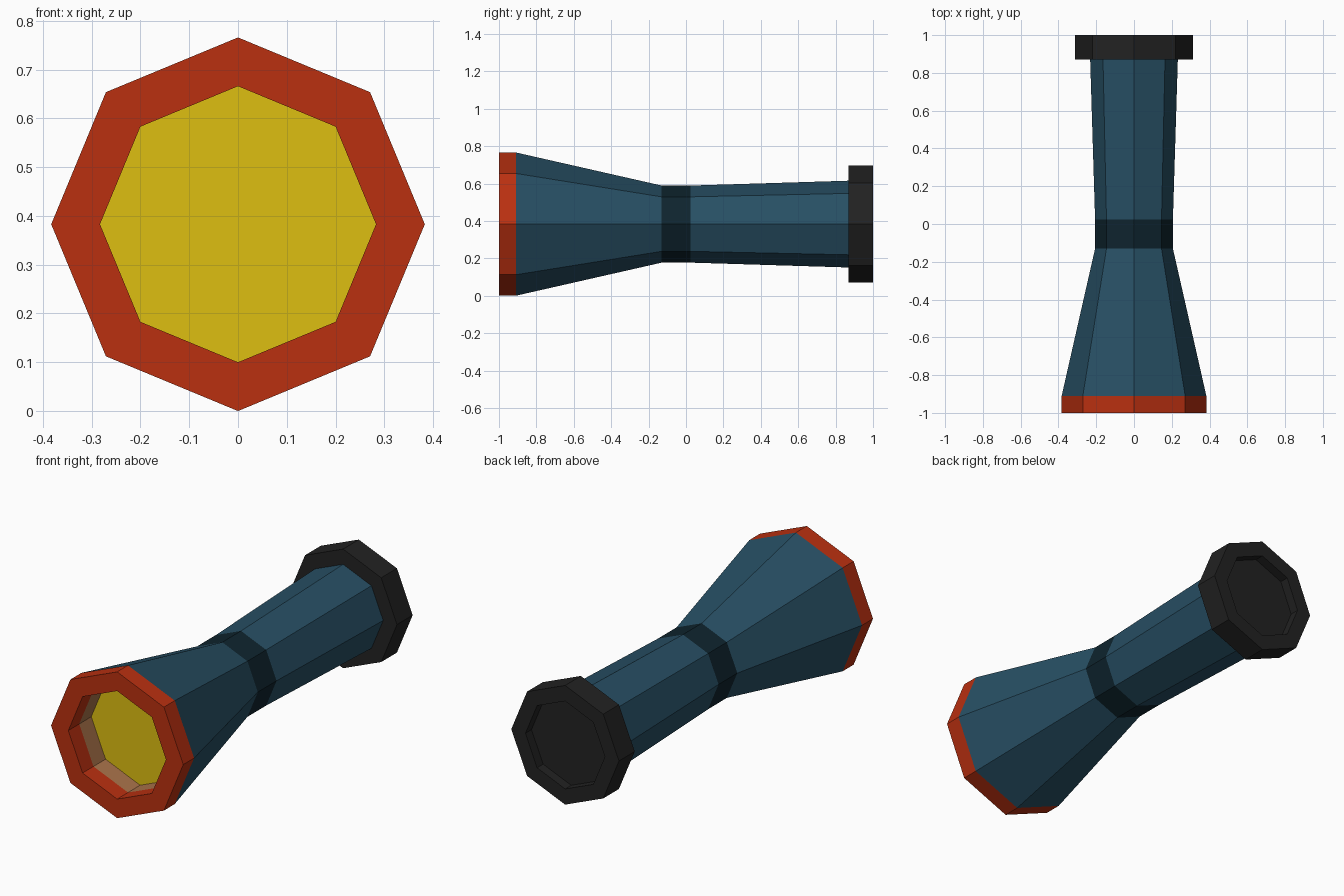
import bpy, bmesh, math

if "Cube" in bpy.data.objects:
    bpy.data.objects.remove(bpy.data.objects["Cube"])

SIDES = 8
AXIS_Z = 0.383  # height of the torch's long axis


def material(name, srgb):
    m = bpy.data.materials.new(name)
    lin = [((c / 255 + 0.055) / 1.055) ** 2.4 if c > 10 else c / 255 / 12.92 for c in srgb]
    m.diffuse_color = (*lin, 1)
    m.use_nodes = True
    m.node_tree.nodes["Principled BSDF"].inputs["Base Color"].default_value = m.diffuse_color
    return m


red = material("red", (186, 48, 16))
yellow = material("yellow", (222, 191, 17))
blue = material("blue", (39, 79, 100))
navy = material("dark_blue", (14, 36, 46))
black = material("black", (34, 34, 34))
tan = material("tan", (170, 115, 74))


def lathe(name, profile, mat):
    """Spin (y, radius) points around the y axis; radius 0 closes the end."""
    bm = bmesh.new()
    rings = []
    for y, r in profile:
        if r == 0:
            rings.append([bm.verts.new((0, y, AXIS_Z))] * SIDES)
            continue
        angles = [2 * math.pi * i / SIDES for i in range(SIDES)]
        rings.append([bm.verts.new((r * math.cos(a), y, AXIS_Z + r * math.sin(a))) for a in angles])
    for p, q in zip(rings, rings[1:]):
        for i in range(SIDES):
            j = (i + 1) % SIDES
            corners = list(dict.fromkeys((p[i], p[j], q[j], q[i])))
            bm.faces.new(corners)
    # merge the flat triangle fans into single octagons
    bmesh.ops.dissolve_limit(bm, angle_limit=0.01, verts=bm.verts, edges=bm.edges)
    mesh = bpy.data.meshes.new(name)
    bm.to_mesh(mesh)
    bm.free()
    mesh.materials.append(mat)
    ob = bpy.data.objects.new(name, mesh)
    bpy.context.collection.objects.link(ob)
    return ob


# Profiles run from the back end to the front so all faces point outwards
lathe("tail_cap", [(0.95, 0), (0.95, 0.23), (1, 0.23), (1, 0.312), (0.87, 0.312), (0.87, 0.232)], black)
lathe("handle", [(0.87, 0.232), (0.025, 0.206)], blue)
lathe("grip_band", [(0.025, 0.206), (-0.13, 0.206)], navy)
lathe("head", [(-0.13, 0.206), (-0.91, 0.383)], blue)
lathe("front_ring", [(-0.91, 0.383), (-1, 0.383), (-1, 0.283), (-0.91, 0.283)], red)
lathe("reflector", [(-0.91, 0.283), (-0.81, 0.283)], tan)
lathe("lens", [(-0.81, 0.283), (-0.81, 0)], yellow)
